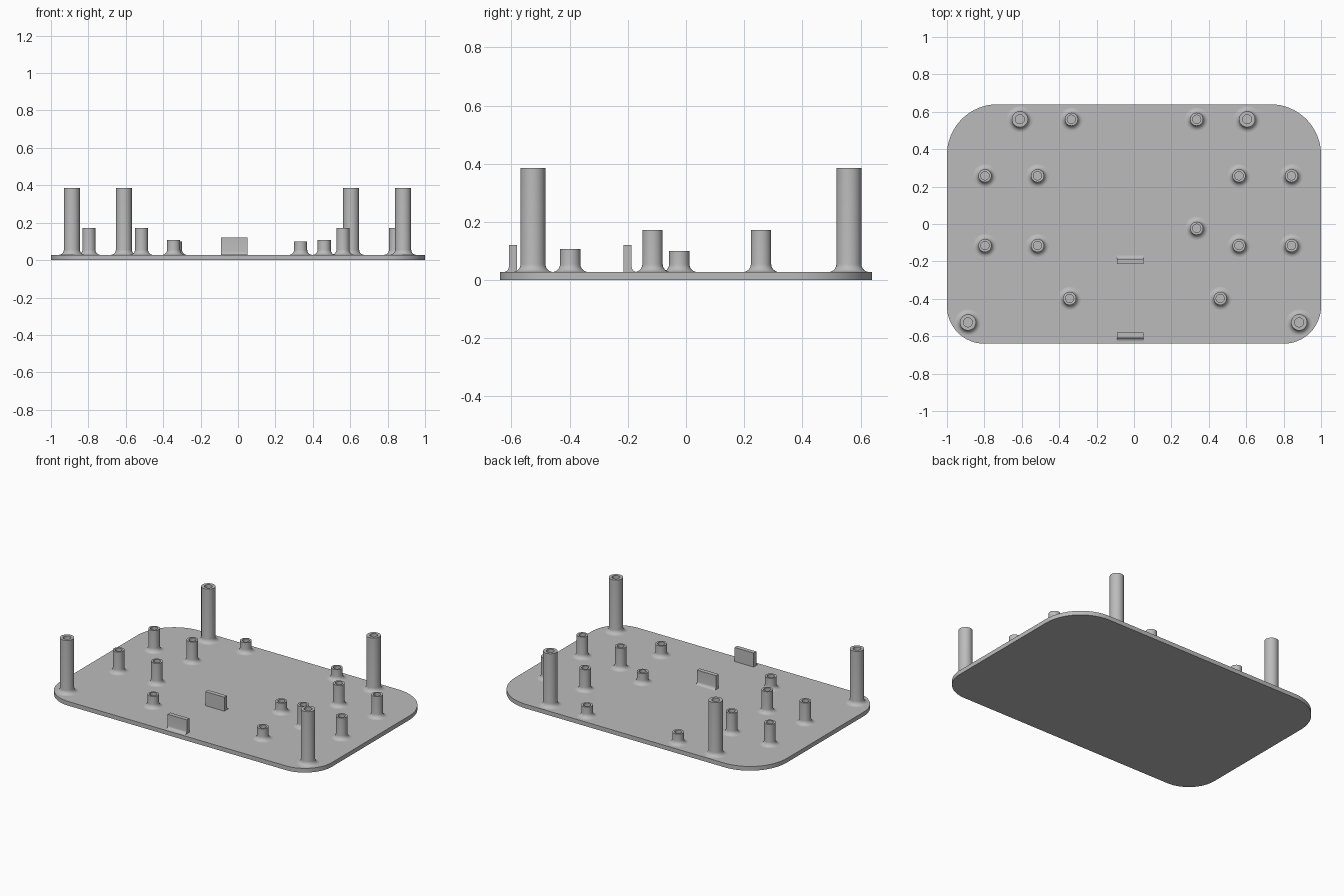
import bpy
import bmesh
from math import sin, cos, pi, radians

cube = bpy.data.objects.get("Cube")
if cube:
    bpy.data.objects.remove(cube)

PLATE_TOP = 0.028

grey = bpy.data.materials.new("plain grey")
grey.use_nodes = True
grey.diffuse_color = (0.5, 0.5, 0.5, 1)
grey.node_tree.nodes["Principled BSDF"].inputs["Base Color"].default_value = (0.5, 0.5, 0.5, 1)


def finish(name, bm):
    bmesh.ops.recalc_face_normals(bm, faces=bm.faces)
    mesh = bpy.data.meshes.new(name)
    bm.to_mesh(mesh)
    bm.free()
    mesh.materials.append(grey)
    obj = bpy.data.objects.new(name, mesh)
    bpy.context.collection.objects.link(obj)
    bpy.ops.object.select_all(action="DESELECT")
    obj.select_set(True)
    bpy.context.view_layer.objects.active = obj
    bpy.ops.object.shade_smooth_by_angle(angle=radians(35))
    return obj


def extrude_outline(name, points, direction):
    bm = bmesh.new()
    face = bm.faces.new([bm.verts.new(p) for p in points])
    new = bmesh.ops.extrude_face_region(bm, geom=[face])["geom"]
    moved = [v for v in new if isinstance(v, bmesh.types.BMVert)]
    bmesh.ops.translate(bm, verts=moved, vec=direction)
    return finish(name, bm)


# Base plate: larger corner radius at the back than at the front
def base_plate(half_x, half_y, back_r, front_r, steps=16):
    points = []
    corners = [(1, 1, back_r), (-1, 1, back_r), (-1, -1, front_r), (1, -1, front_r)]
    for quarter, (sx, sy, r) in enumerate(corners):
        for i in range(steps + 1):
            a = (quarter + i / steps) * pi / 2
            points.append((sx * (half_x - r) + r * cos(a),
                           sy * (half_y - r) + r * sin(a), 0))
    extrude_outline("base_plate", points, (0, 0, PLATE_TOP))


# Hollow post with a flared foot and a blind screw hole, as a turned profile
def post(name, x, y, top, radius, hole, flare=0.027, segments=32):
    profile = []
    for i in range(7):
        a = i / 6 * pi / 2
        profile.append((radius + flare * (1 - sin(a)), PLATE_TOP + flare * (1 - cos(a))))
    profile += [(radius, top), (hole, top), (hole, PLATE_TOP + 0.002)]
    bm = bmesh.new()
    rings = [[bm.verts.new((x + r * cos(2 * pi * k / segments),
                            y + r * sin(2 * pi * k / segments), z))
              for k in range(segments)] for r, z in profile]
    for low, high in zip(rings, rings[1:]):
        for k in range(segments):
            n = (k + 1) % segments
            bm.faces.new((low[k], low[n], high[n], high[k]))
    bm.faces.new(rings[-1])
    bm.faces.new(rings[0])
    finish(name, bm)


# Upright tab with a small fillet along one side of its foot
def tab(name, y_flat, side, thick=0.028, top=0.121, fillet=0.018):
    x0, x1 = -0.09, 0.05
    outline = [(0, PLATE_TOP), (0, top), (thick, top)]
    for i in range(6):
        a = i / 5 * pi / 2
        outline.append((thick + fillet * (1 - cos(a)), PLATE_TOP + fillet * (1 - sin(a))))
    points = [(x0, y_flat + side * d, z) for d, z in outline]
    extrude_outline(name, points, (x1 - x0, 0, 0))


base_plate(1.0, 0.64, 0.27, 0.2)

tall = [(-0.61, 0.56), (0.605, 0.56), (-0.888, -0.526), (0.883, -0.526)]
for i, (x, y) in enumerate(tall):
    post(f"tall_post_{i + 1}", x, y, 0.386, 0.043, 0.024)

for x in (-0.797, -0.516, 0.561, 0.842):
    for y in (0.258, -0.115):
        post(f"medium_post_{x}_{y}", x, y, 0.172, 0.035, 0.022)

short = [(-0.335, 0.56, 0.1), (0.335, 0.56, 0.1), (0.335, -0.023, 0.1),
         (-0.344, -0.398, 0.107), (0.461, -0.398, 0.107)]
for i, (x, y, top) in enumerate(short):
    post(f"short_post_{i + 1}", x, y, top, 0.035, 0.022)

tab("rear_tab", -0.215, 1)
tab("front_tab", -0.581, -1)
